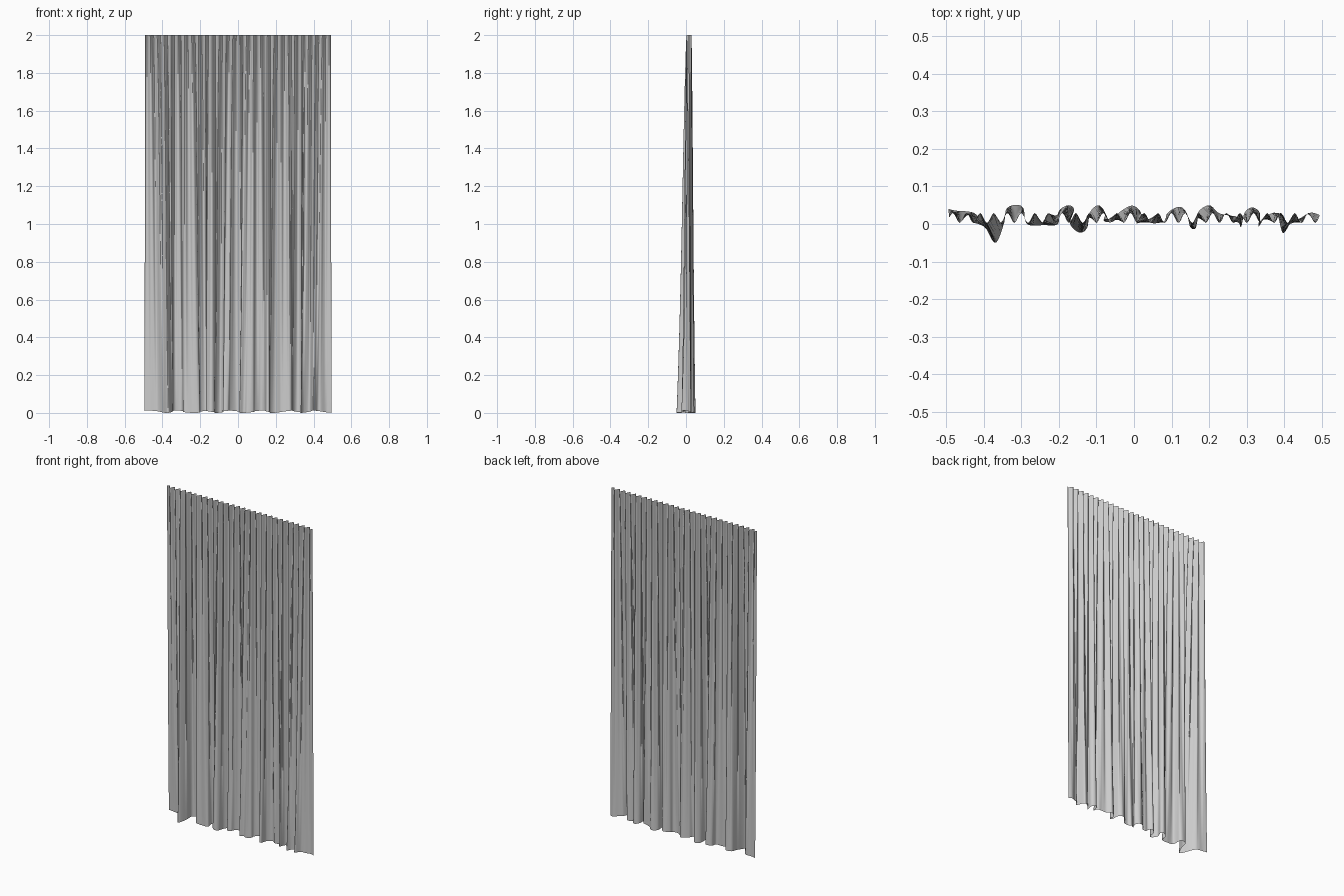
import bpy, math
from mathutils import Vector

if "Cube" in bpy.data.objects:
    bpy.data.objects.remove(bpy.data.objects["Cube"])

# Hem outline seen from above, in hundredths (x, y)
HEM = [(-49.5, 4), (-47, 3.5), (-44, 3.3), (-42, 2.5), (-40, 0), (-37, -5), (-34.7, 0),
       (-34, 4), (-31.5, 5.1), (-29.5, 4.2), (-28.5, 0), (-24, -.3), (-20.3, 0),
       (-20, 3.5), (-17.5, 5), (-16, 3.8), (-17, 0), (-14.5, -2.3), (-12.5, -1),
       (-11.8, 3), (-9.5, 5), (-7.7, 3), (-8, .8), (-5.5, .7), (-4, 3), (-.5, 4.9),
       (1.8, 3), (.7, .2), (3, 1.4), (5, .2), (8, .8), (9, 3), (12, 4.6), (14, 3),
       (15, -.8), (16.5, -1), (17, 3), (20, 5), (22.5, 3), (25, 2.3), (27.5, 1.8),
       (28.5, -.8), (29.5, 3), (31.5, 4.4), (33.5, 3), (33.2, -.6), (35, 1.8),
       (38, 2.8), (39.7, -2.4), (42, .8), (44, 1.4), (47, 3), (49.5, 2.4)]
PTS = [Vector((x / 100, y / 100)) for x, y in HEM]
SUB, ROWS, PLEATS, HEIGHT = 12, 48, 27, 2.0


def smooth_path(pts):
    """Catmull-Rom curve through the hem points."""
    out = []
    for i in range(len(pts) - 1):
        a, b, c, d = pts[max(i - 1, 0)], pts[i], pts[i + 1], pts[min(i + 2, len(pts) - 1)]
        for k in range(SUB):
            t = k / SUB
            out.append(0.5 * (2 * b + (c - a) * t + (2 * a - 5 * b + 4 * c - d) * t * t
                              + (3 * b - a - 3 * c + d) * t ** 3))
    return out + [pts[-1]]


hem = smooth_path(PTS)
length = [0.0]
for p, q in zip(hem, hem[1:]):
    length.append(length[-1] + (q - p).length)


def pleat(s):
    """Even gathered pleats along the top edge, s from 0 to 1."""
    a = 2 * math.pi * PLEATS * s
    wave = math.tanh(2 * math.sin(a)) / math.tanh(2)
    return Vector((-0.492 + 0.984 * s + 0.003 * math.sin(2 * a), 0.016 + 0.013 * wave))


# Cloth: small pleats at the top merge into large loose folds at the hem
verts, faces = [], []
n = len(hem)
for r in range(ROWS + 1):
    t = r / ROWS
    w = 0.75 * t ** 0.7 + 0.25 * t ** 4
    for i, h in enumerate(hem):
        s = length[i] / length[-1]
        p = pleat(s).lerp(h, w)
        lift = (0.006 + 0.006 * math.sin(41 * s + 1)) * t ** 6
        verts.append((p.x, p.y, HEIGHT * (1 - t) + lift))
for r in range(ROWS):
    for i in range(n - 1):
        a = r * n + i
        faces.append((a, a + n, a + n + 1, a + 1))

mesh = bpy.data.meshes.new("curtain")
mesh.from_pydata(verts, [], faces)
mesh.polygons.foreach_set("use_smooth", [True] * len(faces))
curtain = bpy.data.objects.new("curtain", mesh)
bpy.context.collection.objects.link(curtain)
